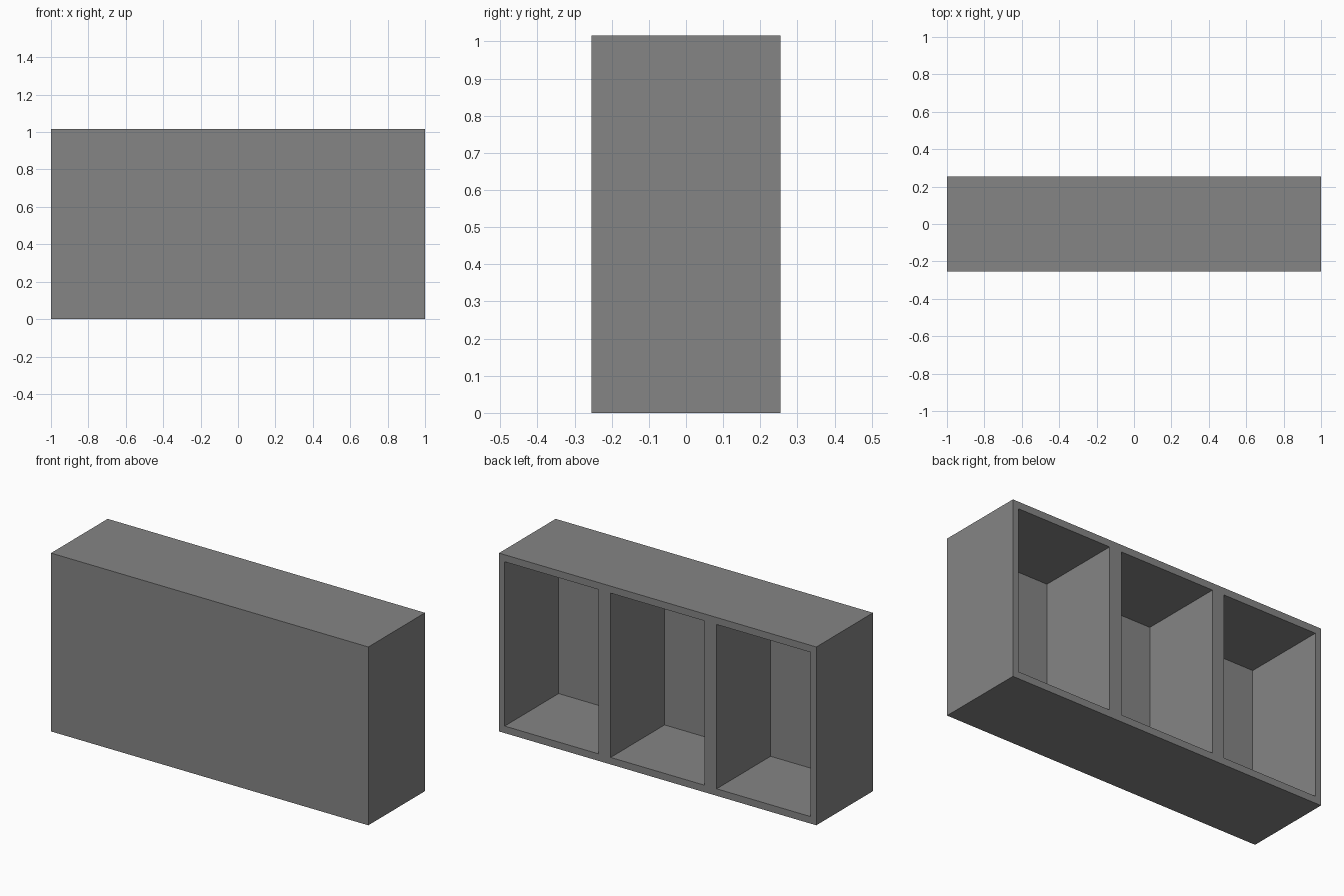
import bpy

if "Cube" in bpy.data.objects:
    bpy.data.objects.remove(bpy.data.objects["Cube"], do_unlink=True)

WIDTH, DEPTH, HEIGHT = 2.0, 0.51, 1.016
FRONT_PANEL = 0.025      # thickness of the closed front
BOARD = 0.04             # top and bottom boards
BAY, PITCH = 0.592, 0.668  # bay width and spacing

grey = bpy.data.materials.new("plain_grey")
grey.use_nodes = True
colour = (0.235, 0.235, 0.235, 1)
grey.diffuse_color = colour
grey.node_tree.nodes["Principled BSDF"].inputs["Base Color"].default_value = colour


def box(name, size, centre):
    bpy.ops.mesh.primitive_cube_add(size=1, location=centre)
    obj = bpy.context.object
    obj.name = name
    obj.scale = size
    bpy.ops.object.transform_apply(location=False, rotation=False, scale=True)
    obj.data.materials.append(grey)
    return obj


# Solid cabinet body
cabinet = box("cabinet", (WIDTH, DEPTH, HEIGHT), (0, 0, HEIGHT / 2))

# Three open bays cut from the back, leaving the front panel whole
overshoot = 0.1
bay_depth = DEPTH - FRONT_PANEL + overshoot
bay_y = -DEPTH / 2 + FRONT_PANEL + bay_depth / 2
for side, label in ((-1, "right"), (0, "middle"), (1, "left")):
    cutter = box(label + "_bay_cutter", (BAY, bay_depth, HEIGHT - 2 * BOARD),
                 (side * PITCH, bay_y, HEIGHT / 2))
    cutter.hide_render = True
    cutter.display_type = 'WIRE'
    cut = cabinet.modifiers.new(label + "_bay", 'BOOLEAN')
    cut.operation = 'DIFFERENCE'
    cut.solver = 'EXACT'
    cut.object = cutter
